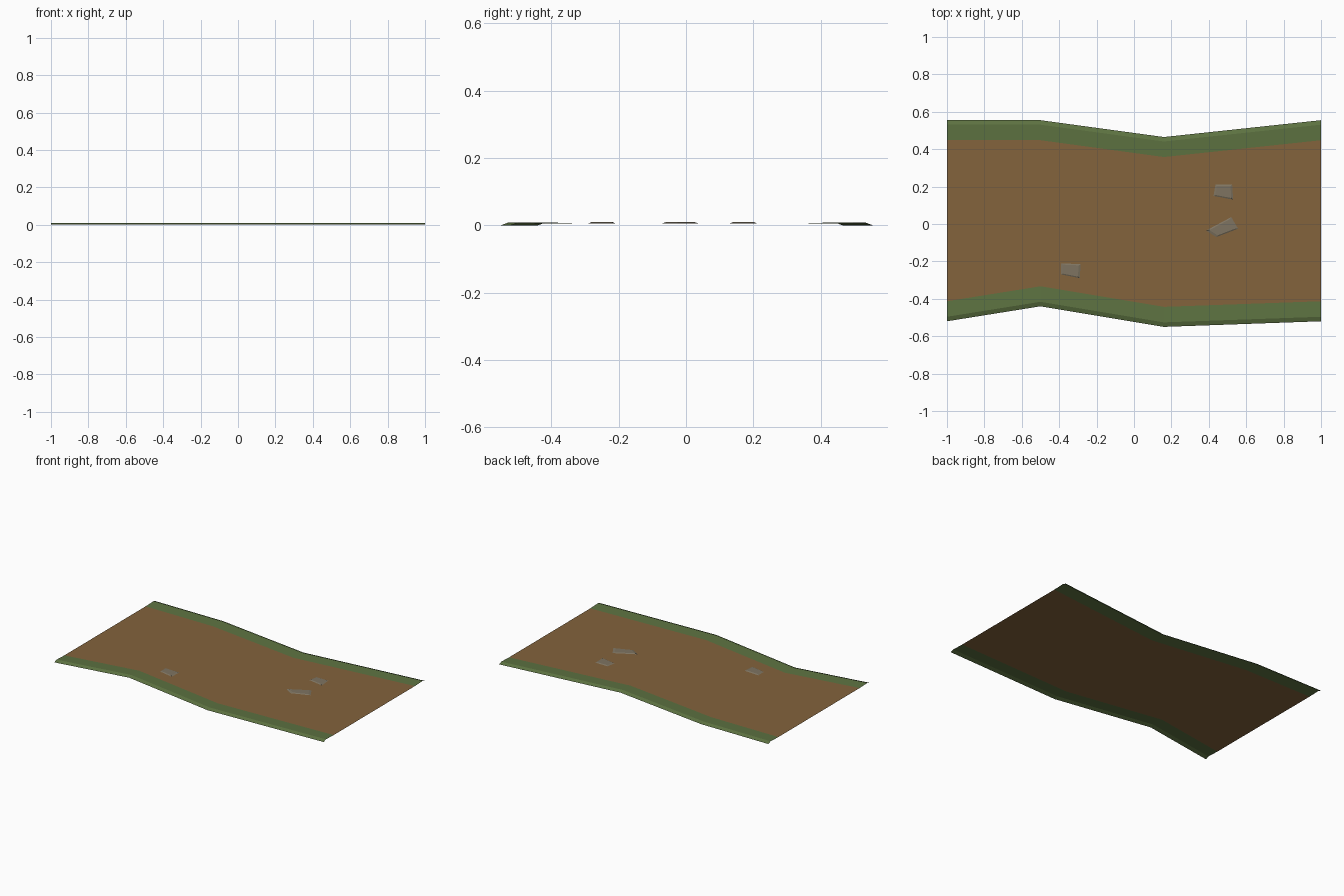
import bpy

if "Cube" in bpy.data.objects:
    bpy.data.objects.remove(bpy.data.objects["Cube"])

def material(name, rgb):
    m = bpy.data.materials.new(name)
    m.diffuse_color = (*rgb, 1)
    m.use_nodes = True
    m.node_tree.nodes["Principled BSDF"].inputs["Base Color"].default_value = m.diffuse_color
    return m

DIRT = material("dirt brown", (0.23, 0.125, 0.045))
GRASS = material("grass green", (0.11, 0.17, 0.053))
STONE = material("stone grey", (0.21, 0.175, 0.12))

def make(name, verts, faces, mat):
    me = bpy.data.meshes.new(name)
    me.from_pydata(verts, [], faces)
    me.materials.append(mat)
    ob = bpy.data.objects.new(name, me)
    bpy.context.collection.objects.link(ob)
    return ob

def sheet(name, rows, mat):
    """Skin between rows of points; rows run from low y to high y."""
    n = len(rows[0])
    verts = [v for r in rows for v in r]
    faces = [(j*n+i, j*n+i+1, (j+1)*n+i+1, (j+1)*n+i)
             for j in range(len(rows)-1) for i in range(n-1)]
    return make(name, verts, faces, mat)

XS = (-1, -0.5, 0.16, 1)
BACK = (0.555, 0.555, 0.465, 0.555)
FRONT = (-0.52, -0.44, -0.55, -0.52)
BASE, CREST = 0.006, 0.009

def row(edge, inset, z):
    return [(x, y + inset, z) for x, y in zip(XS, edge)]

# Dirt path surface
sheet("dirt_path", [row(FRONT, 0.107, BASE), row(BACK, -0.107, BASE)], DIRT)

# Grass verges: outer slope up to a crest, then gently down to the dirt
sheet("front_grass", [row(FRONT, 0, 0), row(FRONT, 0.024, CREST),
                      row(FRONT, 0.107, BASE)], GRASS)
sheet("back_grass", [row(BACK, -0.107, BASE), row(BACK, -0.024, CREST),
                     row(BACK, 0, 0)], GRASS)

# Flat stones with bevelled sides, corners listed counter-clockwise
def stone(name, corners):
    n = len(corners)
    cx = sum(c[0] for c in corners) / n
    cy = sum(c[1] for c in corners) / n
    top = [(cx + (x-cx)*0.8, cy + (y-cy)*0.8, CREST + 0.0005) for x, y in corners]
    verts = [(x, y, BASE) for x, y in corners] + top
    faces = [(i, (i+1) % n, (i+1) % n + n, i + n) for i in range(n)]
    faces.append(tuple(range(n, 2*n)))
    make(name, verts, faces, STONE)

stone("stone_left", [(-0.39, -0.27), (-0.29, -0.29), (-0.285, -0.215), (-0.39, -0.21)])
stone("stone_middle", [(0.385, -0.035), (0.44, -0.07), (0.557, -0.025), (0.52, 0.037)])
stone("stone_back", [(0.425, 0.15), (0.53, 0.13), (0.525, 0.21), (0.435, 0.21)])
